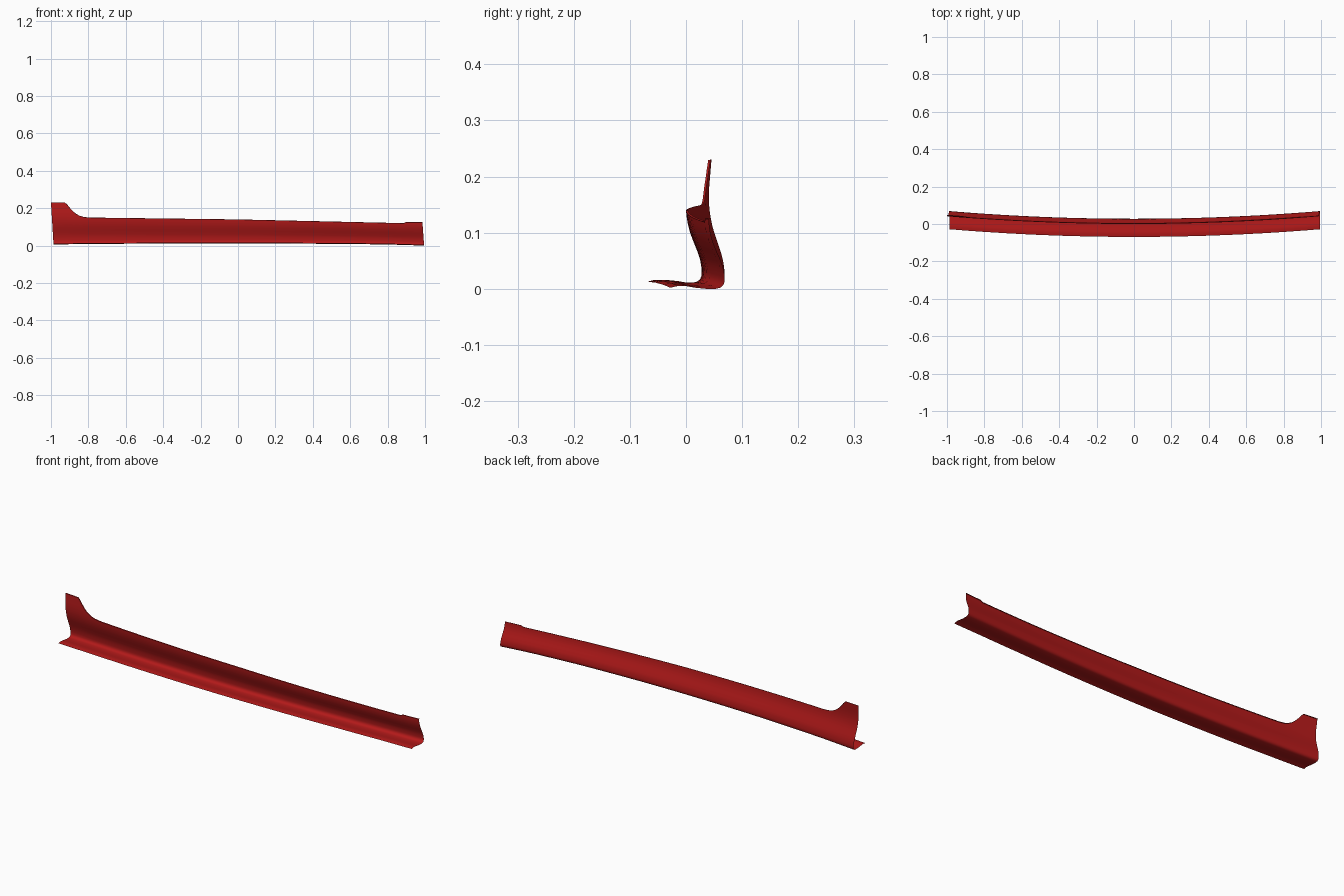
import bpy, bmesh

if "Cube" in bpy.data.objects:
    bpy.data.objects.remove(bpy.data.objects["Cube"])


def lerp_table(pts, v):
    """Piecewise linear lookup in (key, value) pairs."""
    if v <= pts[0][0]:
        return pts[0][1]
    for (a, fa), (b, fb) in zip(pts, pts[1:]):
        if v <= b:
            return fa + (fb - fa) * (v - a) / (b - a)
    return pts[-1][1]


# Bottom flange at mid length, front lip to rounded heel (y, height above base)
FLANGE = [(-0.069, 0.002), (-0.055, 0.005), (-0.042, 0.005), (-0.025, 0.002),
          (-0.005, 0.0), (0.012, 0.0), (0.02, 0.002), (0.025, 0.006), (0.028, 0.013)]
# Wall: fraction of height -> y; above 1 it is the upright end tab
WALL = [(0.0, 0.028), (0.12, 0.0275), (0.25, 0.025), (0.4, 0.019), (0.55, 0.012),
        (0.7, 0.006), (0.85, 0.002), (1.0, 0.0), (1.2, 0.0), (1.65, 0.005)]
# Plain top edge of the wall, and the tab and end step added to it
BASE_TOP = [(-1, 0.151), (-0.8, 0.149), (0, 0.139), (0.9, 0.119), (1, 0.117)]
EXTRA = [(-0.925, 0.079), (-0.912, 0.066), (-0.9, 0.05), (-0.885, 0.033),
         (-0.87, 0.02), (-0.85, 0.009), (-0.83, 0.003), (-0.8, 0.0),
         (0.9, 0.0), (0.91, 0.006), (1, 0.007)]
BASE_Z = [(-1, 0.006), (-0.8, 0.009), (-0.4, 0.011), (0.2, 0.011), (0.6, 0.009),
          (0.85, 0.005), (1, 0.0)]
ROWS = 16

stations = sorted({k for k, _ in EXTRA} | {-1.0, -0.96, 0.95} |
                  {round(-0.75 + 0.075 * i, 3) for i in range(22)})


def section(s):
    """Points of the cross-section at length position s."""
    bow = 0.041 * abs(s) ** 2
    z0 = lerp_table(BASE_Z, s)
    base = lerp_table(BASE_TOP, s)
    top = base + lerp_table(EXTRA, s)
    pts = [(y, z0 + h) for y, h in FLANGE]
    foot = z0 + FLANGE[-1][1]
    for i in range(1, ROWS + 1):
        z = foot + (top - foot) * i / ROWS
        pts.append((lerp_table(WALL, (z - foot) / (base - foot)), z))
    y, z = pts[-1]
    pts.append((y + 0.004, z + 0.001))        # narrow folded top edge
    out = []
    for y, z in pts:
        # ends lean slightly: the left one outward, the right one inward
        x = s * (0.986 + 0.014 * min(z / 0.23, 1)) if s < 0 else s * (0.995 - 0.07 * z)
        out.append((x, y + bow, z))
    return out


# Sill panel: loft of the sections
bm = bmesh.new()
rings = [[bm.verts.new(p) for p in section(s)] for s in stations]
for a, b in zip(rings, rings[1:]):
    for i in range(len(a) - 1):
        bm.faces.new((a[i], b[i], b[i + 1], a[i + 1]))
mesh = bpy.data.meshes.new("sill_panel")
bm.to_mesh(mesh)
bm.free()
panel = bpy.data.objects.new("sill_panel", mesh)
bpy.context.collection.objects.link(panel)

# Red paint
paint = bpy.data.materials.new("red_paint")
paint.diffuse_color = (0.45, 0.01, 0.01, 1)
paint.use_nodes = True
paint.node_tree.nodes["Principled BSDF"].inputs["Base Color"].default_value = paint.diffuse_color
mesh.materials.append(paint)

bpy.context.view_layer.objects.active = panel
panel.select_set(True)
bpy.ops.object.shade_smooth_by_angle(angle=0.7)
